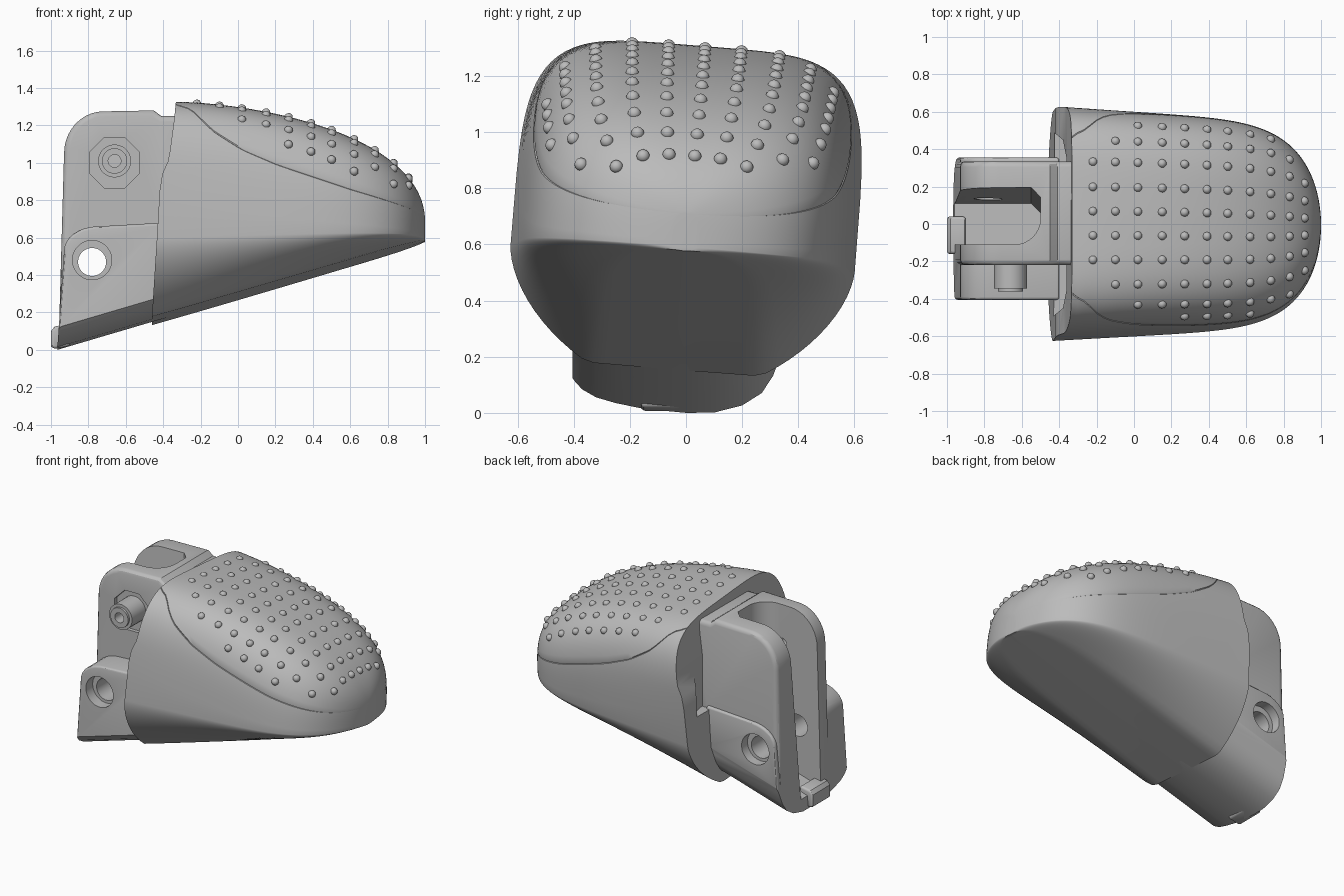
import bpy, bmesh, math
from mathutils import Matrix, Vector

cube = bpy.data.objects.get("Cube")
if cube:
    bpy.data.objects.remove(cube)

grey = bpy.data.materials.new("plain grey")
grey.use_nodes = True
grey.diffuse_color = (0.5, 0.5, 0.5, 1)
grey.node_tree.nodes["Principled BSDF"].inputs["Base Color"].default_value = (0.5, 0.5, 0.5, 1)


def finish(name, bm):
    bmesh.ops.recalc_face_normals(bm, faces=bm.faces)
    mesh = bpy.data.meshes.new(name)
    bm.to_mesh(mesh)
    bm.free()
    mesh.materials.append(grey)
    ob = bpy.data.objects.new(name, mesh)
    bpy.context.collection.objects.link(ob)
    return ob


def smooth(ob, degrees):
    bpy.ops.object.select_all(action='DESELECT')
    ob.select_set(True)
    bpy.context.view_layer.objects.active = ob
    bpy.ops.object.shade_smooth_by_angle(angle=math.radians(degrees))


def apply(ob, mod):
    with bpy.context.temp_override(object=ob, active_object=ob, selected_objects=[ob]):
        bpy.ops.object.modifier_apply(modifier=mod.name)


def prism(name, pts, axis, a, b, bevel=0):
    """Extrude a 2D outline along one axis from a to b."""
    place = {'x': lambda p, d: (d, p[0], p[1]),
             'y': lambda p, d: (p[0], d, p[1]),
             'z': lambda p, d: (p[0], p[1], d)}[axis]
    bm = bmesh.new()
    low = [bm.verts.new(place(p, a)) for p in pts]
    high = [bm.verts.new(place(p, b)) for p in pts]
    bm.faces.new(low)
    bm.faces.new(high)
    n = len(pts)
    for i in range(n):
        j = (i + 1) % n
        bm.faces.new((low[i], low[j], high[j], high[i]))
    ob = finish(name, bm)
    if bevel:
        m = ob.modifiers.new("soft edges", 'BEVEL')
        m.width, m.segments, m.limit_method = bevel, 3, 'ANGLE'
        m.angle_limit = math.radians(50)
        apply(ob, m)
    return ob


def arc(cx, cz, rx, rz, start, end, n):
    return [(cx + rx * math.cos(math.radians(start + (end - start) * i / n)),
             cz + rz * math.sin(math.radians(start + (end - start) * i / n)))
            for i in range(n + 1)]


def disc(name, cx, cz, r, a, b, n=32):
    turn = 180 / n
    return prism(name, arc(cx, cz, r, r, turn, 360 + turn, n)[:-1], 'y', a, b)


def combine(ob, other, operation):
    m = ob.modifiers.new("cut", 'BOOLEAN')
    m.operation, m.object, m.solver = operation, other, 'EXACT'
    apply(ob, m)
    bpy.data.objects.remove(other)


def lookup(table, v):
    for (a, fa), (b, fb) in zip(table, table[1:]):
        if v <= b:
            return fa + (fb - fa) * max(0, (v - a) / (b - a))
    return table[-1][1]


# Fingertip shell: dimensions along its length, t from 0 (back) to 1 (tip)
BACK = [(0.15, -0.46), (0.6, -0.43), (0.87, -0.415), (0.97, -0.37), (1.2, -0.34), (1.33, -0.33)]
SEAM = [(-0.45, 1.28), (-0.33, 1.25), (-0.18, 1.13), (0, 1.03), (0.2, 0.95), (0.6, 0.82), (1, 0.71)]
ROLL = Matrix.Translation((0, 0, 0.7)) @ Matrix.Rotation(math.radians(-4.6), 4, 'X') @ Matrix.Translation((0, 0, -0.7))
SLOPE = 0.295


def dims(t):
    x = -0.45 + 1.45 * t
    width = (0.615 - 0.075 * t) * math.sqrt(1 - t ** 7.5)
    crease = 0.55 + 0.042 * t
    top = 0.68 + 0.63 * (1 - t ** 2) ** 0.46
    bottom = min(0.285 + SLOPE * x, crease - 0.015)
    return x, width, crease, top, bottom, 4.6 - 1.6 * t


def half_section(t):
    x, w, crease, top, bottom, p = dims(t)
    pts = []
    for i in range(20):  # rounded flanks running into a flat underside
        a = math.pi / 2 * i / 20
        z = crease - 1.24 * (crease - bottom) * math.cos(a) ** (2 / 1.7)
        pts.append((w * math.sin(a) ** (2 / 1.7), max(z, bottom + 0.0002 * i)))
    s = min(0.97, max(0.05, (lookup(SEAM, x) - crease) / (top - crease)))
    seam = math.asin(s ** (p / 2))
    angles = [(seam - 0.01) * i / 14 for i in range(15)] + [seam]
    angles += [seam + 0.01 + (math.pi / 2 - seam - 0.01) * i / 16 for i in range(17)]
    for k, a in enumerate(angles):
        y = w * max(0, math.cos(a)) ** (2 / p)
        z = crease + (top - crease) * max(0, math.sin(a)) ** (2 / p)
        if k == 15:  # seam groove
            y, z = y - 0.006 * w, z - 0.003
        pts.append((y, z))
    return [Vector((x + (lookup(BACK, z) + 0.45) * (1 - t) ** 4, max(y, 0.0008), z)) for y, z in pts]


bm = bmesh.new()
rings = []
STEPS = 48
for k in range(STEPS + 1):
    t = 0.9992 * math.sin(math.pi / 2 * k / STEPS)
    half = half_section(t)
    left = [bm.verts.new(ROLL @ v) for v in half]
    right = [bm.verts.new(ROLL @ Vector((v.x, -v.y, v.z))) for v in half]
    rings.append(left + right[::-1])
for r0, r1 in zip(rings, rings[1:]):
    for i in range(len(r0)):
        j = (i + 1) % len(r0)
        bm.faces.new((r0[i], r0[j], r1[j], r1[i]))
for r in (rings[0], rings[-1]):
    n = len(r)
    for i in range(n // 2 - 1):
        bm.faces.new((r[i], r[i + 1], r[n - 2 - i], r[n - 1 - i]))
shell = finish("fingertip_shell", bm)

# Shallow pocket in the back of the shell, leaving a rim on each side
pocket = [(-0.6, -0.5), (-0.44, -0.5), (-0.38, -0.45), (-0.36, -0.35),
          (-0.36, 0.35), (-0.38, 0.45), (-0.44, 0.5), (-0.6, 0.5)]
combine(shell, prism("pocket", pocket, 'z', 0.66, 1.15), 'DIFFERENCE')
smooth(shell, 35)

# Grip bumps: each row has an offset across the pad and its first and last column
bm = bmesh.new()
columns = [-0.22, -0.1, 0.02, 0.15, 0.27, 0.39, 0.5, 0.62, 0.73, 0.83, 0.91]
rows = [(-0.535, 4, 8), (-0.475, 2, 10), (-0.37, 1, 11), (-0.24, 0, 11), (-0.11, 0, 11),
        (0.02, 0, 11), (0.15, 0, 11), (0.285, 0, 11), (0.4, 1, 10), (0.49, 2, 9)]
for y0, first, last in rows:
    for x in columns[first:last]:
        _, w, crease, top, _, p = dims((x + 0.45) / 1.45)
        y = y0 * (w / 0.6) ** 0.6
        if abs(y) < 0.95 * w:
            z = crease + (top - crease) * (1 - abs(y / w) ** p) ** (1 / p)
            spot = ROLL @ Vector((x, y, z - 0.002))
            bmesh.ops.create_icosphere(bm, subdivisions=2, radius=0.024, matrix=Matrix.Translation(spot))
smooth(finish("grip_bumps", bm), 60)

# Knuckle bracket: upright block joined to lower ears
upright = [(-0.96, 0)] + arc(-0.72, 1.05, 0.21, 0.225, 180, 90, 10)
upright += [(-0.45, 1.28), (-0.41, 1.25), (-0.25, 1.25), (-0.4, 0)]
ears = [(-0.97, -0.05)] + arc(-0.75, 0.53, 0.18, 0.13, 180, 90, 8) + [(-0.4, 0.68), (-0.4, -0.05)]
bracket = prism("knuckle_bracket", upright, 'y', -0.22, 0.335, 0.03)
combine(bracket, prism("ears", ears, 'y', -0.405, 0.355, 0.015), 'UNION')

# Rounded, sloping underside
under = [(-0.42, 1.6), (-0.42, 0.16), (-0.405, 0.12), (-0.37, 0.083), (-0.32, 0.055), (-0.25, 0.035),
         (-0.15, 0.015), (0, 0.001), (0.1, 0.002), (0.2, 0.027), (0.27, 0.07), (0.31, 0.13),
         (0.36, 0.26), (0.36, 1.6)]
keel = prism("keel", under, 'x', -1.1, 0)
for v in keel.data.vertices:
    v.co.z += SLOPE * (v.co.x + 0.95) + 0.004
combine(bracket, keel, 'INTERSECT')

# Slot open to the back and top, narrower at its sloping floor
slot = [(-1.2, -0.11)] + arc(-0.64, 0.03, 0.14, 0.14, -90, 0, 8) + [(-0.5, 0.17), (-0.55, 0.22), (-1.2, 0.22)]
cutter = prism("slot", slot, 'z', 0.09, 1.6)
for v in cutter.data.vertices:
    if v.co.z < 0.5:
        v.co.z += SLOPE * (v.co.x + 0.95)
        if v.co.y > 0.1:
            v.co.y -= 0.11
combine(bracket, cutter, 'DIFFERENCE')

# Pin recess, hollow pin and pivot holes
combine(bracket, disc("pin_recess", -0.66, 1.0, 0.145, -0.3, -0.195, 8), 'DIFFERENCE')
combine(bracket, disc("pin", -0.66, 1.01, 0.088, -0.345, -0.15), 'UNION')
combine(bracket, disc("pin_tip", -0.66, 1.01, 0.068, -0.36, -0.2), 'UNION')
combine(bracket, disc("pin_hole", -0.66, 1.01, 0.034, -0.6, 0.1), 'DIFFERENCE')
combine(bracket, disc("pivot_recess_right", -0.78, 0.48, 0.105, -0.6, -0.33), 'DIFFERENCE')
combine(bracket, disc("pivot_recess_left", -0.78, 0.48, 0.105, 0.29, 0.6), 'DIFFERENCE')
combine(bracket, disc("pivot_hole", -0.78, 0.47, 0.075, -0.7, 0.7), 'DIFFERENCE')
smooth(bracket, 30)

# Small stop at the foot of the bracket
stop = [(-0.9, 0.02), (-0.985, 0.005), (-1, 0.02), (-1, 0.1), (-0.98, 0.125), (-0.9, 0.14)]
smooth(prism("bracket_stop", stop, 'y', -0.16, 0.04, 0.015), 30)
